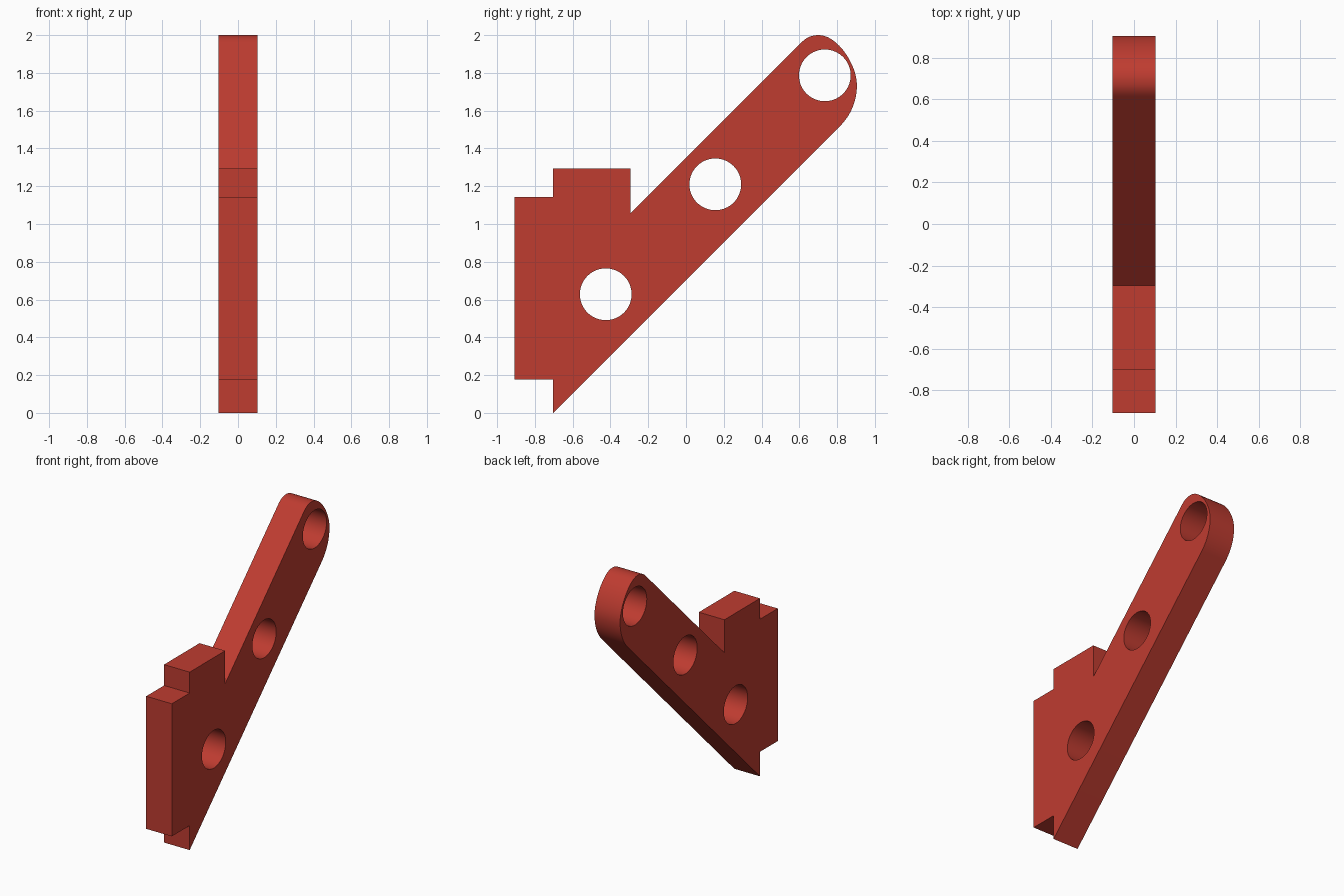
import bpy
from math import cos, sin, pi, radians
from mathutils import Vector
from mathutils.geometry import interpolate_bezier

if "Cube" in bpy.data.objects:
    bpy.data.objects.remove(bpy.data.objects["Cube"])


def bezier(a, b, c, d, n=14):
    pts = interpolate_bezier(*(Vector((*p, 0)) for p in (a, b, c, d)), n)
    return [(p.x, p.y) for p in pts[1:]]


def circle(y, z, r, n=64):
    return [(y + r * cos(2 * pi * i / n), z + r * sin(2 * pi * i / n)) for i in range(n)]


# Side outline (y, z): stepped block, slanted arm, rounded tip
outline = [(-0.295, 1.055), (-0.295, 1.295), (-0.703, 1.295), (-0.703, 1.143),
           (-0.908, 1.143), (-0.908, 0.178), (-0.703, 0.178), (-0.703, 0.0),
           (0.82, 1.523)]
outline += bezier((0.82, 1.523), (0.875, 1.58), (0.905, 1.655), (0.905, 1.735))
outline += bezier((0.905, 1.735), (0.905, 1.845), (0.80, 2.0), (0.705, 2.0))
outline += bezier((0.705, 2.0), (0.67, 2.0), (0.642, 1.992), (0.612, 1.962))

# Three round holes along the arm
holes = [circle(y, z, 0.137) for y, z in ((0.735, 1.787), (0.155, 1.21), (-0.425, 0.628))]

# Extruded flat profile
curve = bpy.data.curves.new("bracket_arm", 'CURVE')
curve.dimensions = '2D'
curve.fill_mode = 'BOTH'
curve.extrude = 0.103
for loop in [outline] + holes:
    spline = curve.splines.new('POLY')
    spline.points.add(len(loop) - 1)
    for point, (y, z) in zip(spline.points, loop):
        point.co = (y, z, 0, 1)
    spline.use_cyclic_u = True

arm = bpy.data.objects.new("bracket_arm", curve)
bpy.context.collection.objects.link(arm)
arm.rotation_euler = (radians(90), 0, radians(90))
bpy.context.view_layer.objects.active = arm
arm.select_set(True)
bpy.ops.object.convert(target='MESH')
arm = bpy.context.object
bpy.ops.object.transform_apply(location=True, rotation=True, scale=True)

# Weld the caps to the walls and smooth the round parts
bpy.ops.object.mode_set(mode='EDIT')
bpy.ops.mesh.select_all(action='SELECT')
bpy.ops.mesh.remove_doubles(threshold=0.0005)
bpy.ops.mesh.normals_make_consistent(inside=False)
bpy.ops.object.mode_set(mode='OBJECT')
bpy.ops.object.shade_smooth_by_angle(angle=radians(30))

# Red finish
red = bpy.data.materials.new("red")
red.diffuse_color = (0.52, 0.045, 0.03, 1)
red.use_nodes = True
red.node_tree.nodes["Principled BSDF"].inputs["Base Color"].default_value = red.diffuse_color
arm.data.materials.clear()
arm.data.materials.append(red)
